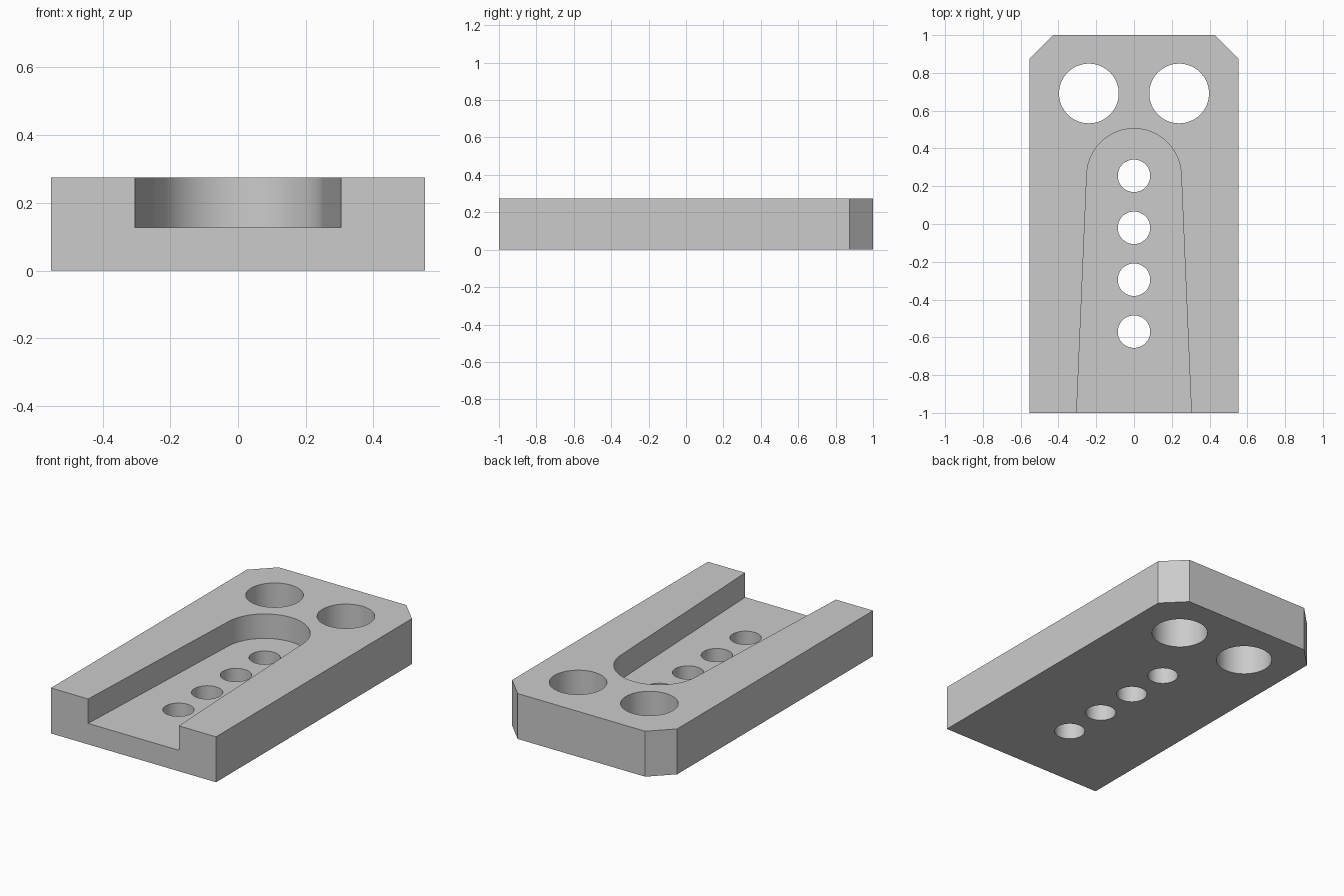
import bpy
import bmesh
from math import cos, sin, pi, radians

if "Cube" in bpy.data.objects:
    bpy.data.objects.remove(bpy.data.objects["Cube"], do_unlink=True)

HEIGHT, FLOOR = 0.275, 0.127
HALF_W, CHAMFER = 0.553, 0.126

grey = bpy.data.materials.new("plain grey")
grey.use_nodes = True
grey.diffuse_color = (0.6, 0.6, 0.6, 1)
grey.node_tree.nodes["Principled BSDF"].inputs["Base Color"].default_value = (0.6, 0.6, 0.6, 1)


def prism(name, outline, bottom, top):
    """Extrude a flat outline between two heights."""
    bm = bmesh.new()
    face = bm.faces.new([bm.verts.new((x, y, bottom)) for x, y in outline])
    result = bmesh.ops.extrude_face_region(bm, geom=[face])
    verts = [g for g in result["geom"] if isinstance(g, bmesh.types.BMVert)]
    bmesh.ops.translate(bm, verts=verts, vec=(0, 0, top - bottom))
    bmesh.ops.recalc_face_normals(bm, faces=bm.faces)
    mesh = bpy.data.meshes.new(name)
    bm.to_mesh(mesh)
    bm.free()
    mesh.materials.append(grey)
    obj = bpy.data.objects.new(name, mesh)
    bpy.context.collection.objects.link(obj)
    return obj


def arc(x, y, radius, start, end, steps):
    angles = [start + (end - start) * i / steps for i in range(steps + 1)]
    return [(x + radius * cos(a), y + radius * sin(a)) for a in angles]


def cut(target, cutter):
    """Subtract the cutter, then throw it away."""
    cutter.hide_render = True
    mod = target.modifiers.new("cut", 'BOOLEAN')
    mod.operation, mod.solver, mod.object = 'DIFFERENCE', 'EXACT', cutter
    bpy.ops.object.modifier_apply(modifier=mod.name)
    bpy.data.objects.remove(cutter, do_unlink=True)


# Slab with two chamfered rear corners
plate = prism("mounting_plate", [
    (-HALF_W, -1), (HALF_W, -1), (HALF_W, 1 - CHAMFER), (HALF_W - CHAMFER, 1),
    (CHAMFER - HALF_W, 1), (-HALF_W, 1 - CHAMFER)], 0, HEIGHT)
bpy.ops.object.select_all(action='DESELECT')
plate.select_set(True)
bpy.context.view_layer.objects.active = plate

# Tapered slot with a round end, open at the front
taper = 0.043
outline = [(-0.308, -1.1), (0.308, -1.1)] + arc(0, 0.255, 0.25, taper, pi - taper, 48)
cut(plate, prism("slot_cutter", outline, FLOOR, HEIGHT + 0.1))

# Row of small holes in the slot and a pair of large holes behind it
holes = [(0, 0.255 - 0.275 * i, 0.086) for i in range(4)]
holes += [(side * 0.239, 0.691, 0.158) for side in (-1, 1)]
for x, y, radius in holes:
    circle = arc(x, y, radius, 0, 2 * pi, 64)[:-1]
    cut(plate, prism("hole_cutter", circle, -0.1, HEIGHT + 0.1))

bpy.ops.object.shade_smooth_by_angle(angle=radians(30))
